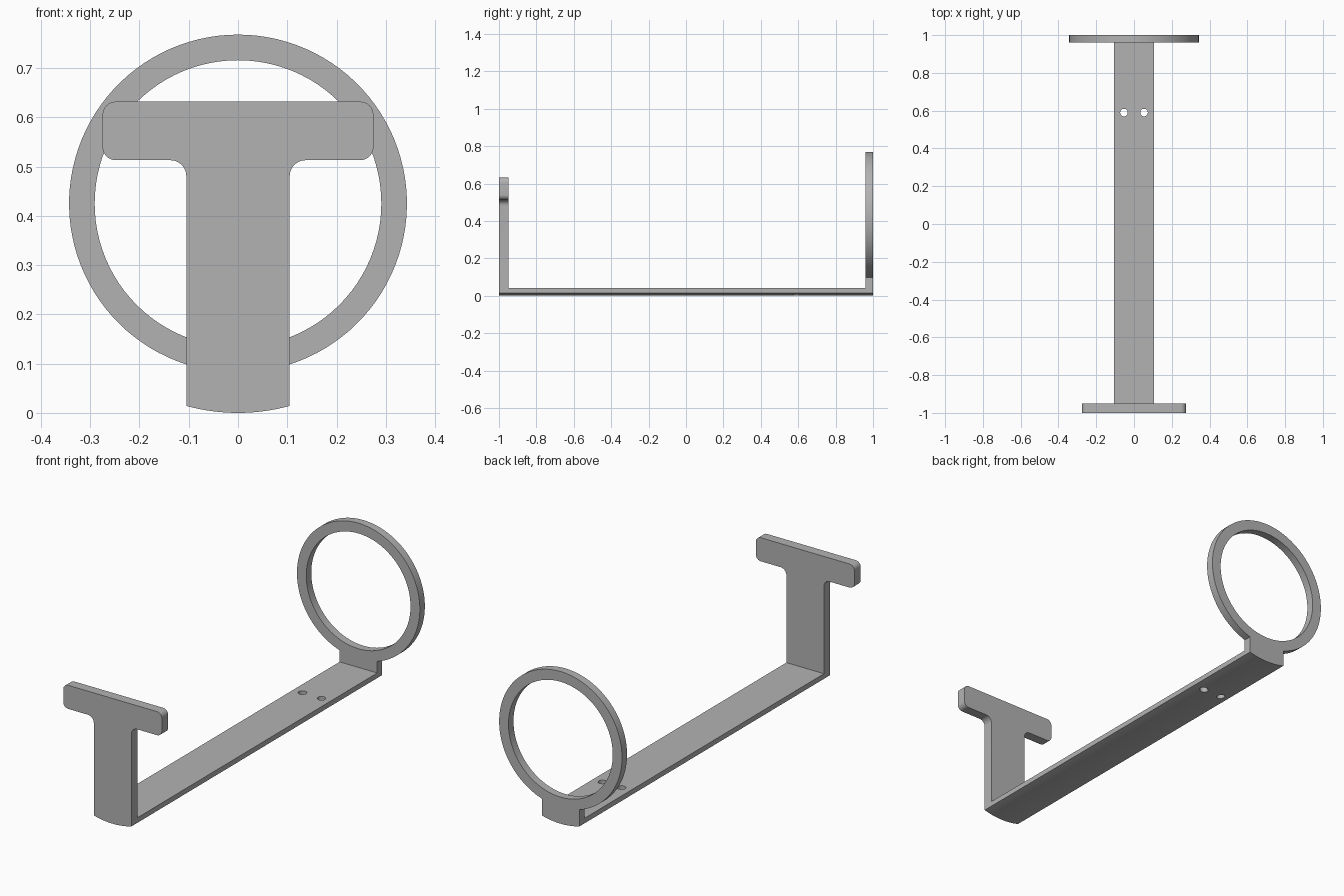
import bpy
import bmesh
from math import sin, cos, asin, radians, sqrt, acos, degrees

cube = bpy.data.objects.get("Cube")
if cube:
    bpy.data.objects.remove(cube, do_unlink=True)

grey = bpy.data.materials.new("plain grey")
grey.use_nodes = True
colour = (0.45, 0.45, 0.45, 1)
grey.diffuse_color = colour
for node in grey.node_tree.nodes:
    if node.type == 'BSDF_PRINCIPLED':
        node.inputs["Base Color"].default_value = colour

# Shared sizes
HALF_W = 0.105      # half width of the bar and uprights
FLOOR = 0.04        # top of the bar
BELLY = 0.395       # radius of the rounded underside
RING_Z, RING_OUT, RING_IN = 0.425, 0.343, 0.291
FRONT_IN, BACK_IN = -0.95, 0.96    # inner faces of the two uprights


def arc(cx, cz, r, start, end, steps):
    """Points along an arc in the x-z plane, angles in degrees."""
    angles = [radians(start + (end - start) * i / steps) for i in range(steps + 1)]
    return [(cx + r * cos(a), cz + r * sin(a)) for a in angles]


def finish(obj):
    bpy.ops.object.select_all(action='DESELECT')
    obj.select_set(True)
    bpy.context.view_layer.objects.active = obj
    bpy.ops.object.shade_smooth_by_angle(angle=radians(30))


def extrude_profile(name, loops, y0, y1):
    """Fill closed x-z loops (inner loops become holes) and extrude along y."""
    bm = bmesh.new()
    for loop in loops:
        verts = [bm.verts.new((x, y0, z)) for x, z in loop]
        for i, v in enumerate(verts):
            bm.edges.new((verts[i - 1], v))
    if len(loops) == 1:
        bm.faces.new(bm.verts[:])
    else:
        bmesh.ops.triangle_fill(bm, edges=bm.edges[:], use_beauty=True)
    ext = bmesh.ops.extrude_face_region(bm, geom=bm.faces[:], use_keep_orig=True)
    moved = [g for g in ext["geom"] if isinstance(g, bmesh.types.BMVert)]
    bmesh.ops.translate(bm, verts=moved, vec=(0, y1 - y0, 0))
    bmesh.ops.recalc_face_normals(bm, faces=bm.faces[:])
    mesh = bpy.data.meshes.new(name)
    bm.to_mesh(mesh)
    bm.free()
    mesh.materials.append(grey)
    obj = bpy.data.objects.new(name, mesh)
    bpy.context.collection.objects.link(obj)
    finish(obj)
    return obj


# Rounded underside, left edge to right edge
spread = degrees(asin(HALF_W / BELLY))
belly = arc(0, BELLY, BELLY, 270 - spread, 270 + spread, 16)

# Long bar
bar = extrude_profile("base_bar", [belly + [(HALF_W, FLOOR), (-HALF_W, FLOOR)]],
                      FRONT_IN, BACK_IN)

# Two screw holes through the bar
for side in (-1, 1):
    bpy.ops.mesh.primitive_cylinder_add(vertices=32, radius=0.02, depth=0.3,
                                        location=(side * 0.053, 0.59, 0))
    cutter = bpy.context.object
    cutter.name = "hole_cutter"
    cutter.hide_render = True
    cut = bar.modifiers.new("hole", 'BOOLEAN')
    cut.operation = 'DIFFERENCE'
    cut.solver = 'EXACT'
    cut.object = cutter
    bpy.context.view_layer.objects.active = bar
    bpy.ops.object.modifier_apply(modifier=cut.name)
    bpy.data.objects.remove(cutter, do_unlink=True)
finish(bar)

# T-shaped front upright with rounded head and filleted armpits
HEAD_X, HEAD_LOW, HEAD_TOP = 0.275, 0.513, 0.632
R, FILLET = 0.027, 0.032
right_side = (
    arc(HALF_W + FILLET, HEAD_LOW - FILLET, FILLET, 180, 90, 8)
    + arc(HEAD_X - R, HEAD_LOW + R, R, -90, 0, 8)
    + arc(HEAD_X - R, HEAD_TOP - R, R, 0, 90, 8))
left_side = [(-x, z) for x, z in reversed(right_side)]
extrude_profile("front_t_upright", [belly + right_side + left_side], -1, FRONT_IN)

# Ring upright: rounded foot running into the ring, with the round opening
neck = degrees(asin(HALF_W / RING_OUT))
ring_outer = arc(0, RING_Z, RING_OUT, -90 + neck, 270 - neck, 96)
ring_inner = arc(0, RING_Z, RING_IN, 0, 360, 96)[:-1]
extrude_profile("back_ring_upright", [belly + ring_outer, ring_inner], BACK_IN, 1)
